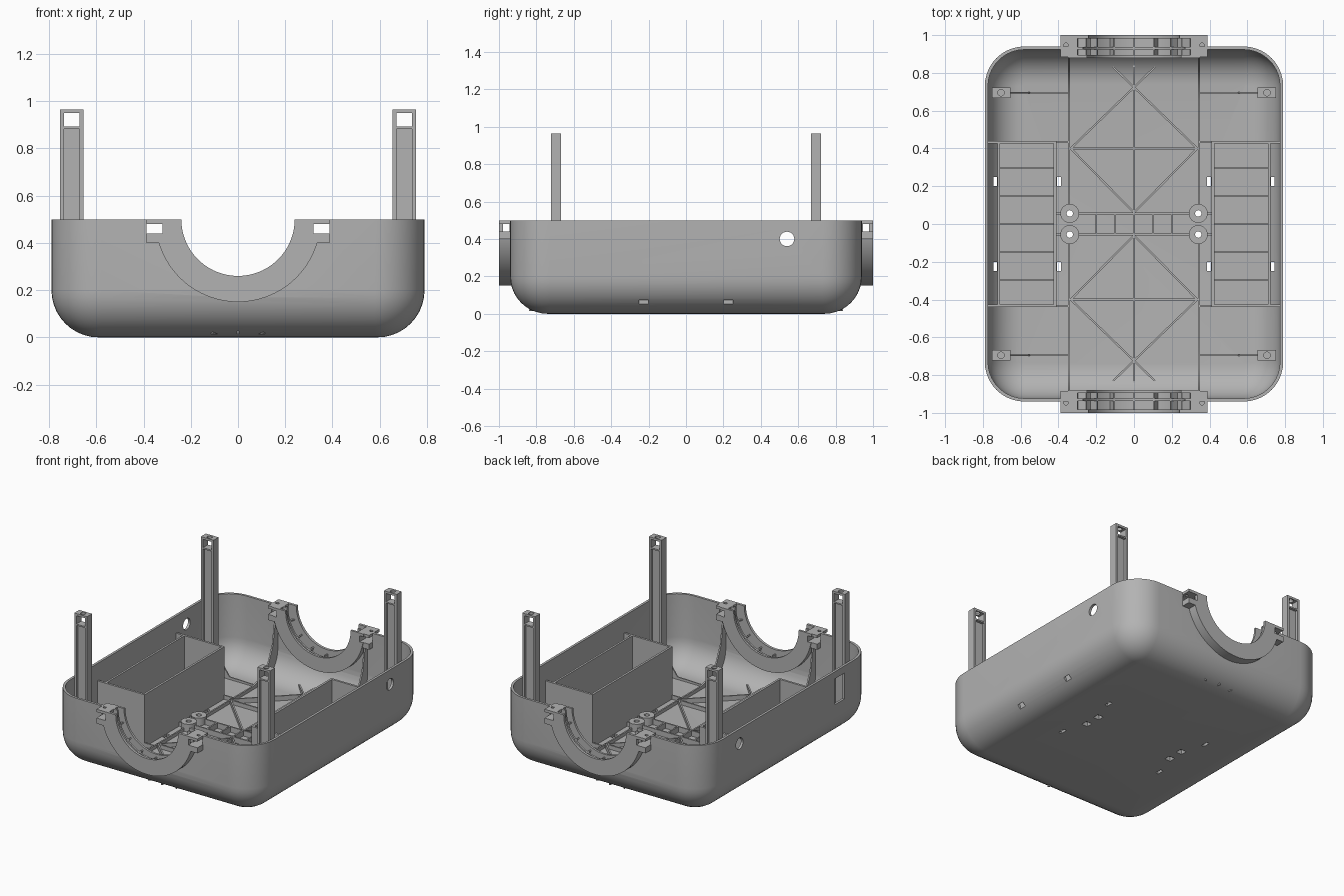
import bpy, bmesh
from math import sin, cos, pi, radians, atan2, hypot
from mathutils import Matrix, Vector

if "Cube" in bpy.data.objects:
    bpy.data.objects.remove(bpy.data.objects["Cube"])

grey = bpy.data.materials.new("plain_grey")
grey.use_nodes = True
COLOUR = (0.45, 0.45, 0.45, 1)
grey.diffuse_color = COLOUR
grey.node_tree.nodes["Principled BSDF"].inputs["Base Color"].default_value = COLOUR
SIDES = (-1, 1)
made = []


def finish(name, bm):
    bmesh.ops.recalc_face_normals(bm, faces=bm.faces)
    mesh = bpy.data.meshes.new(name)
    bm.to_mesh(mesh)
    bm.free()
    mesh.materials.append(grey)
    ob = bpy.data.objects.new(name, mesh)
    bpy.context.scene.collection.objects.link(ob)
    made.append(ob)
    return ob


def box(name, xs, ys, zs):
    bm = bmesh.new()
    size = [abs(a[1] - a[0]) for a in (xs, ys, zs)]
    mid = Vector([(a[0] + a[1]) / 2 for a in (xs, ys, zs)])
    bmesh.ops.create_cube(bm, size=1, matrix=Matrix.Translation(mid) @ Matrix.Diagonal((*size, 1)))
    return finish(name, bm)


def side(s, a, b):
    return (s * a, s * b)


def prism(name, pts, axis, a, b):
    """Extrude a 2D outline along x or y from a to b."""
    bm = bmesh.new()
    place = (lambda u, v, w: (w, u, v)) if axis == "x" else (lambda u, v, w: (u, w, v))
    ends = [[bm.verts.new(place(u, v, w)) for u, v in pts] for w in (a, b)]
    bridge(bm, ends[0], ends[1])
    for loop in ends:
        bm.faces.new(loop)
    return finish(name, bm)


def bridge(bm, lo, hi):
    n = len(lo)
    for i in range(n):
        j = (i + 1) % n
        bm.faces.new((lo[i], lo[j], hi[j], hi[i]))


def cylinder(name, r, centre, axis, depth):
    bm = bmesh.new()
    turn = {"x": Matrix.Rotation(pi / 2, 4, "Y"), "y": Matrix.Rotation(pi / 2, 4, "X"), "z": Matrix()}[axis]
    bmesh.ops.create_cone(bm, cap_ends=True, segments=64 if r > 0.2 else 24, radius1=r, radius2=r,
                          depth=depth, matrix=Matrix.Translation(centre) @ turn)
    return finish(name, bm)


def cut(targets, cutter):
    cutter.hide_render = True
    for ob in targets:
        mod = ob.modifiers.new("cut", "BOOLEAN")
        mod.operation, mod.solver, mod.object = "DIFFERENCE", "EXACT", cutter
        bpy.context.view_layer.objects.active = ob
        bpy.ops.object.modifier_apply(modifier=mod.name)
    made.remove(cutter)
    bpy.data.objects.remove(cutter)


def rib(name, p, q, top=0.045, w=0.01):
    """Straight rib on the floor from p to q."""
    ob = box(name, (0, hypot(q[0] - p[0], q[1] - p[1])), (-w / 2, w / 2), (0.015, top))
    ob.data.transform(Matrix.Translation((*p, 0)) @ Matrix.Rotation(atan2(q[1] - p[1], q[0] - p[0]), 4, "Z"))
    return ob


# Tub with rounded corners and a rounded bottom edge
def tub():
    bm = bmesh.new()
    corner, fillet, wall, steps = 0.21, 0.2, 0.017, 10

    def loop(inset, z):
        verts = []
        for i, (sx, sy) in enumerate(((1, 1), (-1, 1), (-1, -1), (1, -1))):
            for k in range(steps + 1):
                t = (i + k / steps) * pi / 2
                r = corner - inset
                verts.append(bm.verts.new((sx * (0.79 - corner) + r * cos(t), sy * (0.94 - corner) + r * sin(t), z)))
        return verts

    def curve(r):
        angles = [k / steps * pi / 2 for k in range(steps + 1)]
        return [(fillet - r * sin(t), fillet - r * cos(t)) for t in angles]

    section = curve(fillet) + [(0, 0.5), (wall, 0.5)] + curve(fillet - wall)[::-1]
    loops = [loop(*p) for p in section]
    for lo, hi in zip(loops, loops[1:]):
        bridge(bm, lo, hi)
    bm.faces.new(loops[0])
    bm.faces.new(loops[-1])
    return finish("tub", bm)


shell = tub()
cut([shell], cylinder("collar_opening", 0.335, (0, 0, 0.5), "y", 2.4))
cut([shell], cylinder("side_hole", 0.039, (0, 0.54, 0.4), "x", 2))
cut([shell], box("side_slot", (-0.9, -0.7), (-0.61, -0.51), (0.27, 0.45)))
for sx in SIDES:
    cut([shell], box("end_slot", side(sx, 0.319, 0.387), (-1.1, 1.1), (0.439, 0.481)))
    for sy in SIDES:
        for x in (0.387, 0.724):
            cut([shell], box("floor_slot", side(sx, x, x + 0.021), side(sy, 0.2, 0.25), (-0.1, 0.13)))


# Half-round collars: grooved section revolved under the rim line
def collar(sy):
    section = [(0.35, 0.88), (0.35, 1), (0.24, 1), (0.24, 0.982), (0.315, 0.982), (0.315, 0.938),
               (0.27, 0.938), (0.27, 0.925), (0.315, 0.925), (0.315, 0.895), (0.25, 0.895), (0.25, 0.88)]
    bm = bmesh.new()
    rings = []
    for k in range(49):
        t = pi + pi * k / 48
        rings.append([bm.verts.new((r * cos(t), sy * y, 0.5 + r * sin(t))) for r, y in section])
    for a, b in zip(rings, rings[1:]):
        bridge(bm, a, b)
    bm.faces.new(rings[0])
    bm.faces.new(rings[-1])
    return finish("collar", bm)


for sy in SIDES:
    ring = collar(sy)
    cut([ring], box("cross_slot", (-0.5, 0.5), side(sy, 0.945, 0.978), (0.439, 0.481)))
    for sx in SIDES:
        cut([ring], box("lug_slot", side(sx, 0.319, 0.45), side(sy, 0.8, 1.1), (0.439, 0.481)))
    for k in range(-3, 4):
        t = radians(23 * k)
        out, across = Vector((sin(t), -cos(t))), Vector((cos(t), sin(t))) * 0.004
        pts = [out * r + across * s + Vector((0, 0.5)) for r, s in ((0.27, -1), (0.33, -1), (0.33, 1), (0.27, 1))]
        prism("collar_rib", pts, "y", sy * 0.89, sy * 0.985)

    for sx in SIDES:
        # Clamp lugs at the collar ends
        plate = box("lug_top", side(sx, 0.3, 0.388), side(sy, 0.885, 1), (0.481, 0.5))
        cut([plate], cylinder("lug_hole", 0.013, (sx * 0.36, sy * 0.945, 0.5), "z", 0.2))
        box("lug_base", side(sx, 0.33, 0.388), side(sy, 0.885, 1), (0.4, 0.439))

        # Curved fin running along the floor and up the end wall
        fin = [(0.1, 0.01), (0.74, 0.01), (0.835, 0.036), (0.905, 0.105), (0.93, 0.2), (0.93, 0.42),
               (0.9, 0.42), (0.87, 0.24), (0.82, 0.13), (0.74, 0.06), (0.65, 0.04), (0.1, 0.04)]
        prism("long_fin", [(sy * y, z) for y, z in fin], "x", sx * 0.34, sx * 0.35)

        # Corner posts with an I section and an open head
        px, py = sx * 0.704, sy * 0.695
        ys = (py - 0.027, py + 0.027)
        for e in SIDES:
            box("post_flange", (px + e * 0.033, px + e * 0.049), ys, (0.1, 0.965))
        box("post_web", (px - 0.034, px + 0.034), (py - 0.009, py + 0.009), (0.1, 0.885))
        box("post_shelf", (px - 0.034, px + 0.034), ys, (0.882, 0.892))
        cap = box("post_cap", (px - 0.034, px + 0.034), ys, (0.95, 0.965))
        cut([cap], cylinder("cap_hole", 0.017, (px, py, 0.95), "z", 0.1))
        gusset = [(0.34, 0.01), (0.59, 0.01), (0.685, 0.035), (0.74, 0.09), (0.74, 0.12), (0.67, 0.2),
                  (0.55, 0.035), (0.34, 0.03)]
        prism("post_gusset", [(sx * x, z) for x, z in gusset], "y", py - 0.004, py + 0.004)

        # Floor bosses with a through hole and a nut pocket
        boss = cylinder("floor_boss", 0.05, (sx * 0.34, sy * 0.056, 0.04), "z", 0.06)
        cut([shell, boss], cylinder("boss_hole", 0.017, (sx * 0.34, sy * 0.056, 0), "z", 0.4))
        for x, y in ((0.34, 0.056),):
            cut([shell, boss], box("nut_pocket", (sx * x - 0.022, sx * x + 0.022),
                                   (sy * y - 0.022, sy * y + 0.022), (-0.1, 0.03)))
        rib("boss_rib", (sx * 0.385, sy * 0.056), (sx * 0.42, sy * 0.056))
        rib("tray_tie", (sx * 0.345, sy * 0.435), (sx * 0.42, sy * 0.435))

        # Diagonal floor bracing
        rib("diagonal_rib", (0, sy * 0.06), (sx * 0.335, sy * 0.4))
        rib("crossing_rib", (sx * 0.335, sy * 0.4), (-sx * 0.11, sy * 0.83), 0.05)
    rib("middle_rib", (0, sy * 0.06), (0, sy * 0.84), 0.05)
    rib("cross_rib", (-0.34, sy * 0.4), (0.34, sy * 0.4))
    rib("ladder_rail", (-0.295, sy * 0.056), (0.295, sy * 0.056), 0.055)

for k in range(-2, 3):
    rib("ladder_rung", (k * 0.1, -0.056), (k * 0.1, 0.056), 0.055)

# Long side trays: end walls shaped to the tub, long walls, floor and ribs
for sx in SIDES:
    end = [(0.41, 0.01), (0.59, 0.01), (0.685, 0.035), (0.755, 0.105), (0.78, 0.2), (0.78, 0.38), (0.41, 0.38)]
    for sy in SIDES:
        prism("tray_end", [(sx * x, z) for x, z in end], "y", sy * 0.425, sy * 0.44)
    box("tray_inner_wall", side(sx, 0.41, 0.425), (-0.44, 0.44), (0.01, 0.38))
    box("tray_outer_wall", side(sx, 0.709, 0.723), (-0.44, 0.44), (0.055, 0.38))
    box("tray_floor", side(sx, 0.42, 0.715), (-0.43, 0.43), (0.055, 0.07))
    for k in range(-2, 3):
        box("tray_rib", side(sx, 0.425, 0.709), (k * 0.147 - 0.004, k * 0.147 + 0.004), (0.065, 0.09))

# Smooth curved surfaces while keeping hard edges
bpy.ops.object.select_all(action="DESELECT")
for ob in made:
    ob.select_set(True)
bpy.context.view_layer.objects.active = shell
bpy.ops.object.shade_smooth_by_angle(angle=radians(30))
